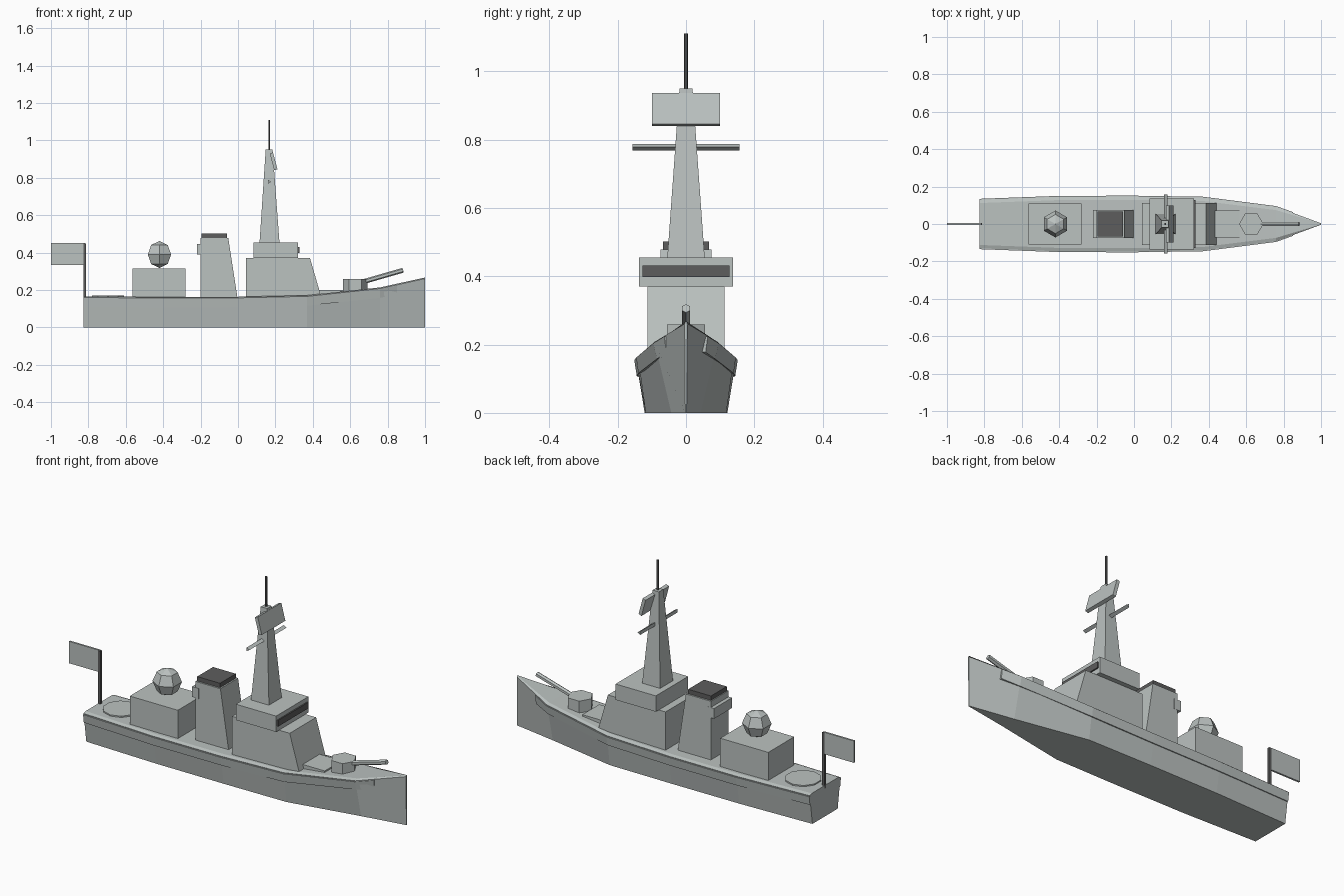
import bpy, bmesh
from math import pi, atan2, hypot
from mathutils import Matrix, Vector

cube = bpy.data.objects.get("Cube")
if cube:
    bpy.data.objects.remove(cube, do_unlink=True)


def material(name, rgb):
    m = bpy.data.materials.new(name)
    m.use_nodes = True
    m.diffuse_color = (*rgb, 1)
    m.node_tree.nodes["Principled BSDF"].inputs["Base Color"].default_value = (*rgb, 1)
    return m


GREY = material("ship_grey", (0.50, 0.54, 0.53))
DARK = material("dark_grey", (0.11, 0.11, 0.11))


def finish(name, bm, mat=GREY):
    bmesh.ops.recalc_face_normals(bm, faces=bm.faces)
    me = bpy.data.meshes.new(name)
    bm.to_mesh(me)
    bm.free()
    me.materials.append(mat)
    ob = bpy.data.objects.new(name, me)
    bpy.context.collection.objects.link(ob)
    return ob


def loft(name, sections, mat=GREY):
    """Skin a row of closed cross-sections and cap both ends."""
    bm = bmesh.new()
    rings = [[bm.verts.new(p) for p in s] for s in sections]
    n = len(rings[0])
    for a, b in zip(rings, rings[1:]):
        for i in range(n):
            j = (i + 1) % n
            bm.faces.new((a[i], a[j], b[j], b[i]))
    bm.faces.new(rings[0])
    bm.faces.new(rings[-1])
    return finish(name, bm, mat)


def block(name, x0, x1, hy, z0, z1, top=None, mat=GREY):
    """Box centred on y = 0; top = (x0, x1, hy) tapers it."""
    levels = ((z0, (x0, x1, hy)), (z1, top or (x0, x1, hy)))
    return loft(name, [[(a, -h, z), (b, -h, z), (b, h, z), (a, h, z)]
                       for z, (a, b, h) in levels], mat)


def rod(name, start, end, r, sides, mat=GREY, spin=0):
    a, b = Vector(start), Vector(end)
    d = b - a
    bm = bmesh.new()
    bmesh.ops.create_cone(bm, cap_ends=True, segments=sides, radius1=r, radius2=r,
                          depth=d.length,
                          matrix=Matrix.Translation((a + b) / 2)
                          @ d.to_track_quat('Z', 'Y').to_matrix().to_4x4()
                          @ Matrix.Rotation(spin, 4, 'Z'))
    return finish(name, bm, mat)


# Hull stations: x, keel half width, deck half width, deck height
stations = [(-0.825, 0.107, 0.130, 0.166), (-0.4, 0.120, 0.146, 0.163),
            (0.0, 0.121, 0.147, 0.164), (0.37, 0.118, 0.141, 0.172),
            (0.76, 0.043, 0.092, 0.214), (1.0, 0.002, 0.004, 0.267)]


def hull_section(x, keel, deck, z):
    inner = max(deck - 0.018, deck * 0.5)
    half = [(keel, 0), (deck, z - 0.006), (inner, z)]
    return [(x, y, h) for y, h in half] + [(x, -y, h) for y, h in reversed(half)]


loft("hull", [hull_section(*s) for s in stations])

# Rubbing strakes follow the hull side and stop short of the bow
p, q = stations[-2:]
t = (0.85 - p[0]) / (q[0] - p[0])
strake_end = tuple(a + (b - a) * t for a, b in zip(p, q))
for side, label in ((1, "left"), (-1, "right")):
    sections = []
    for x, keel, deck, z in stations[:-1] + [strake_end]:
        lo, hi = z - 0.056, z - 0.010
        at = lambda h: keel + (deck - keel) * h / z
        sections.append([(x, side * y, h) for y, h in
                         ((at(lo) - 0.01, lo), (at(lo) + 0.006, lo),
                          (at(hi) + 0.006, hi), (at(hi) - 0.01, hi))])
    loft(label + "_strake", sections)

# Aft deck: landing disc, hangar, radome, flag
rod("landing_disc", (-0.695, 0, 0.15), (-0.695, 0, 0.172), 0.09, 10)
block("hangar", -0.565, -0.28, 0.11, 0.14, 0.315)
bm = bmesh.new()
bmesh.ops.create_uvsphere(bm, u_segments=6, v_segments=4, radius=0.072,
                          matrix=Matrix.Translation((-0.42, 0, 0.39)))
finish("radome", bm)
block("flagstaff", -0.826, -0.812, 0.006, 0.15, 0.45, mat=DARK)
block("flag", -1.0, -0.818, 0.005, 0.335, 0.452)

# Funnel with sloped front, aft box and dark cap
block("funnel", -0.2, 0.0, 0.075, 0.14, 0.478, top=(-0.2, -0.052, 0.075))
block("funnel_aft_box", -0.22, -0.18, 0.076, 0.39, 0.445)
block("funnel_cap", -0.195, -0.06, 0.067, 0.47, 0.502, mat=DARK)

# Bridge
block("bridge_base", 0.043, 0.452, 0.112, 0.14, 0.37, top=(0.043, 0.385, 0.112))
block("bridge", 0.083, 0.322, 0.137, 0.37, 0.455)
block("bridge_window", 0.32, 0.329, 0.128, 0.398, 0.431, mat=DARK)
block("foredeck_step", 0.35, 0.565, 0.072, 0.14, 0.201)

# Mast, yard, radar panel and aerial
block("mast", 0.115, 0.222, 0.055, 0.45, 0.95, top=(0.148, 0.185, 0.019))
rod("yard", (0.167, -0.157, 0.778), (0.167, 0.157, 0.778), 0.011, 3, spin=pi / 2)
loft("radar_panel", [[(0.170, y, 0.930), (0.187, y, 0.936),
                      (0.211, y, 0.846), (0.194, y, 0.840)] for y in (-0.1, 0.1)])
rod("aerial", (0.167, 0, 0.94), (0.167, 0, 1.11), 0.006, 6, DARK)

# Gun
rod("gun_turret", (0.627, 0, 0.17), (0.627, 0, 0.259), 0.065, 6, spin=pi / 6)
rod("gun_barrel", (0.65, 0, 0.239), (0.883, 0, 0.306), 0.013, 6)
